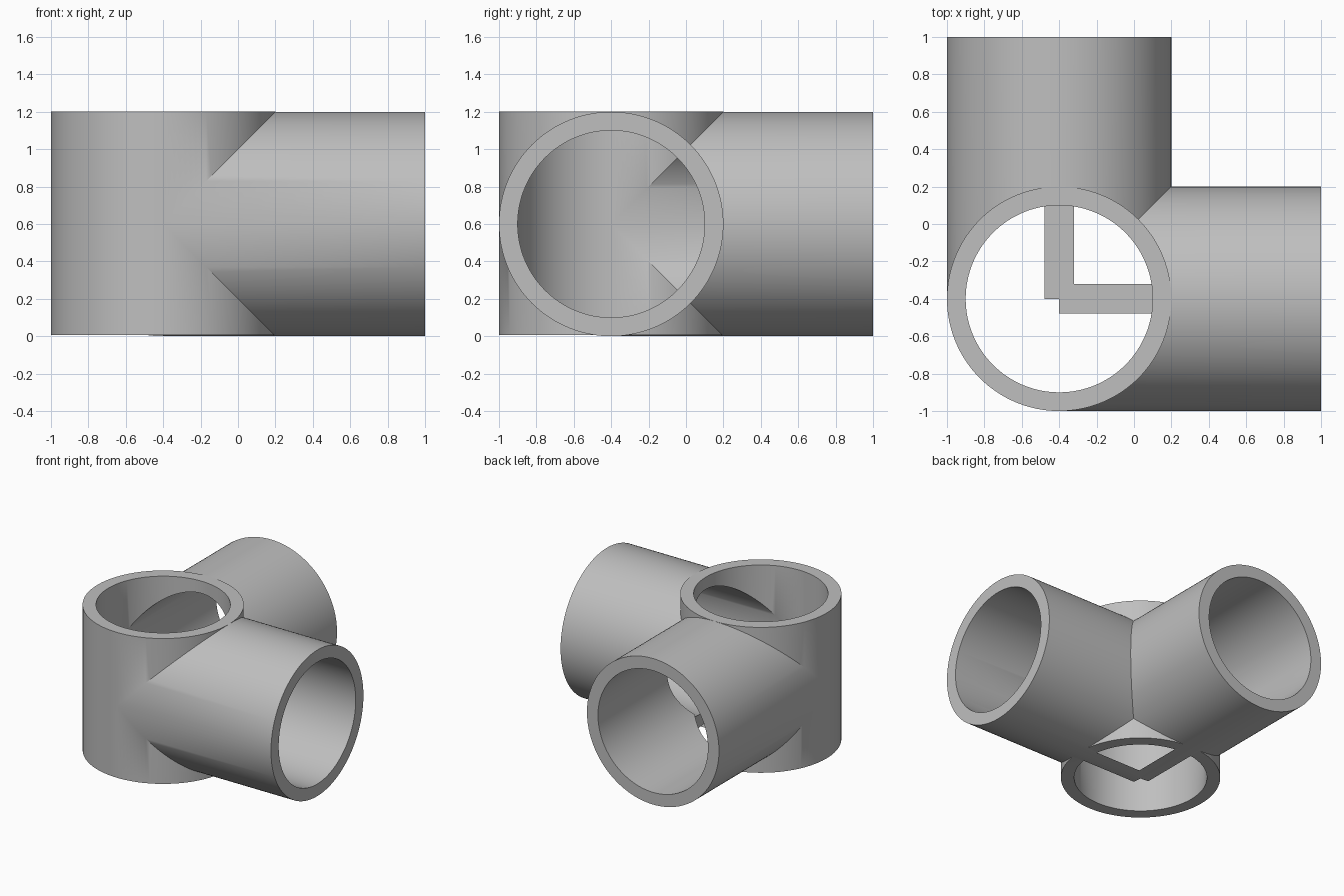
import bpy
import math
from mathutils import Vector

if "Cube" in bpy.data.objects:
    bpy.data.objects.remove(bpy.data.objects["Cube"], do_unlink=True)

OUTER, INNER = 0.6, 0.5
CENTRE = Vector((-0.4, -0.4, 0.6))
X, Y, Z = Vector((1, 0, 0)), Vector((0, 1, 0)), Vector((0, 0, 1))

grey = bpy.data.materials.new("plain grey")
grey.use_nodes = True
colour = (0.52, 0.52, 0.52, 1)
grey.diffuse_color = colour
grey.node_tree.nodes["Principled BSDF"].inputs["Base Color"].default_value = colour


def cylinder(name, radius, axis, start, end):
    """Solid cylinder along an axis, measured from the shared centre."""
    bpy.ops.mesh.primitive_cylinder_add(
        vertices=128, radius=radius, depth=end - start,
        location=CENTRE + axis * (start + end) / 2,
        rotation=Z.rotation_difference(axis).to_euler())
    obj = bpy.context.object
    obj.name = name
    obj.data.materials.append(grey)
    return obj


def combine(body, tool, operation):
    """Apply a boolean and discard the tool."""
    mod = body.modifiers.new(operation.lower(), "BOOLEAN")
    mod.object, mod.operation, mod.solver = tool, operation, "EXACT"
    bpy.context.view_layer.objects.active = body
    bpy.ops.object.modifier_apply(modifier=mod.name)
    bpy.data.objects.remove(tool, do_unlink=True)


# Outer walls: upright sleeve and two side sleeves starting at its axis
fitting = cylinder("three_way_pipe_fitting", OUTER, Z, -0.594, 0.6003)
for name, axis in (("side_sleeve", X), ("rear_sleeve", Y)):
    combine(fitting, cylinder(name, OUTER, axis, 0, 1.4), "UNION")

# Bores: the upright one stops just above the lowest skin of the side sleeves
combine(fitting, cylinder("upright_bore", INNER, Z, -0.5947, 0.8), "DIFFERENCE")
for name, axis in (("side_bore", X), ("rear_bore", Y)):
    combine(fitting, cylinder(name, INNER, axis, 0, 1.6), "DIFFERENCE")

# Smooth pipe walls with crisp rims
bpy.ops.object.select_all(action="DESELECT")
fitting.select_set(True)
bpy.context.view_layer.objects.active = fitting
bpy.ops.object.shade_smooth_by_angle(angle=math.radians(30))
